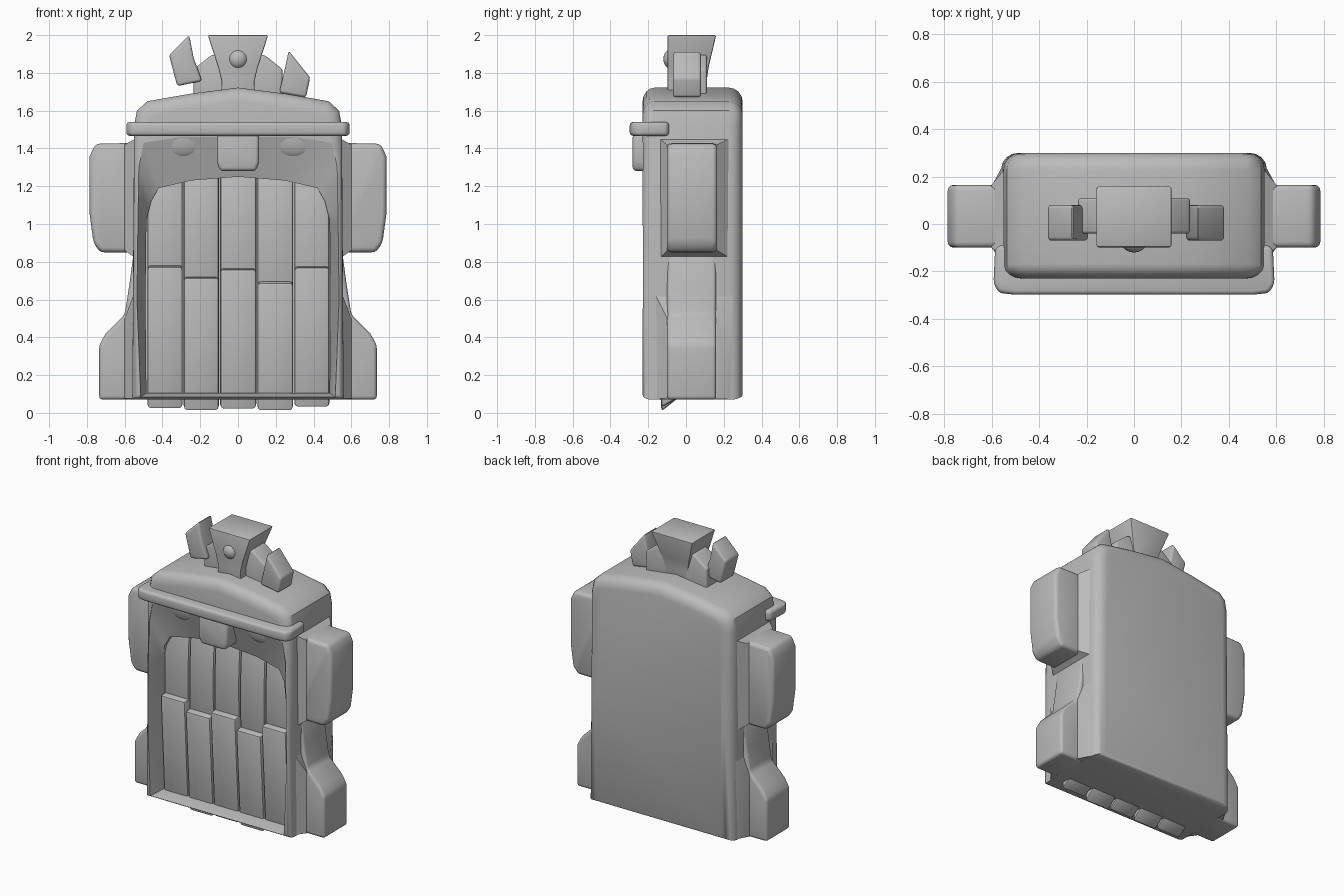
import bpy, bmesh, math
from mathutils import Vector

if "Cube" in bpy.data.objects:
    bpy.data.objects.remove(bpy.data.objects["Cube"])

stone = bpy.data.materials.new("grey stone")
stone.diffuse_color = (0.5, 0.5, 0.5, 1)
stone.use_nodes = True
stone.node_tree.nodes["Principled BSDF"].inputs["Base Color"].default_value = stone.diffuse_color


def finish(obj, angle=35):
    """Bake modifiers, then smooth while keeping sharp edges."""
    dg = bpy.context.evaluated_depsgraph_get()
    mesh = bpy.data.meshes.new_from_object(obj.evaluated_get(dg))
    obj.modifiers.clear()
    obj.data = mesh
    mesh.materials.clear()
    mesh.materials.append(stone)
    bpy.ops.object.select_all(action='DESELECT')
    obj.select_set(True)
    bpy.context.view_layer.objects.active = obj
    bpy.ops.object.shade_smooth_by_angle(angle=math.radians(angle))


def loft(name, rings, bevel=0.0, segments=3, done=True):
    """Solid through matching point rings, capped at both ends."""
    bm = bmesh.new()
    loops = [[bm.verts.new(p) for p in r] for r in rings]
    n = len(loops[0])
    for a, b in zip(loops, loops[1:]):
        for i in range(n):
            j = (i + 1) % n
            bm.faces.new((a[i], a[j], b[j], b[i]))
    bm.faces.new(loops[0][::-1])
    bm.faces.new(loops[-1])
    bmesh.ops.recalc_face_normals(bm, faces=bm.faces)
    mesh = bpy.data.meshes.new(name)
    bm.to_mesh(mesh)
    bm.free()
    obj = bpy.data.objects.new(name, mesh)
    bpy.context.collection.objects.link(obj)
    if bevel:
        m = obj.modifiers.new("bevel", 'BEVEL')
        m.width, m.segments = bevel, segments
        m.limit_method, m.angle_limit = 'ANGLE', math.radians(25)
    if done:
        finish(obj)
    return obj


def slab(name, pts, y0, y1, bevel=0.0, **kw):
    """Front outline (x, z) extruded from y0 to y1."""
    return loft(name, [[(x, y, z) for x, z in pts] for y in (y0, y1)], bevel, **kw)


def both(half):
    """Mirror a right-hand outline across x = 0."""
    return half + [(-x, z) for x, z in reversed(half) if x > 0]


def ball(name, loc, scale):
    bpy.ops.mesh.primitive_uv_sphere_add(segments=24, ring_count=14, radius=1, location=loc)
    obj = bpy.context.object
    obj.name = name
    obj.scale = scale
    finish(obj, 60)


# Body: gabled block, softly rounded on the back and the top
body = slab("body", both([(0.56, 0.07), (0.555, 0.8), (0.55, 1.52), (0.535, 1.6),
                          (0.48, 1.65), (0.25, 1.69), (0, 1.722)]), -0.23, 0.30, done=False)
weights = body.data.attributes.new("bevel_weight_edge", 'FLOAT', 'EDGE')
for e in body.data.edges:
    a, b = (body.data.vertices[i].co for i in e.vertices)
    if abs(a.y - b.y) < 0.01:
        back, top = a.y > 0, min(a.z, b.z) > 1.5
        base = max(a.z, b.z) < 0.1
        weights.data[e.index].value = 0.35 if base else 1.0 if back or top else 0.35
m = body.modifiers.new("bevel", 'BEVEL')
m.width, m.segments, m.limit_method = 0.075, 4, 'WEIGHT'

# Mouth: arched recess with a flared surround, cut from the body
outer = both([(0.515, 0.085), (0.535, 0.6), (0.53, 1.0), (0.525, 1.3), (0.50, 1.43),
              (0.3, 1.46), (0, 1.46)])
inner = both([(0.485, 0.105), (0.49, 0.6), (0.485, 1.02), (0.46, 1.12), (0.42, 1.19),
              (0.25, 1.23), (0, 1.25)])
cutter = loft("mouth_cutter", [[(x, -0.26, z) for x, z in outer], [(x, -0.225, z) for x, z in outer],
                               [(x, -0.15, z) for x, z in inner], [(x, -0.04, z) for x, z in inner]],
              done=False)
cutter.hide_render = True
m = body.modifiers.new("mouth", 'BOOLEAN')
m.object, m.operation, m.solver = cutter, 'DIFFERENCE', 'EXACT'
finish(body)
bpy.data.objects.remove(cutter)

# Teeth: five staggered columns, lower ones lean out and poke through the base
columns = [(-0.48, -0.293), (-0.288, -0.1), (-0.095, 0.097), (0.102, 0.292), (0.298, 0.485)]
tops = [0.775, 0.715, 0.76, 0.69, 0.77]
feet = [0.02, 0.01, 0.018, 0.008, 0.028]
for (x0, x1), top, foot in zip(columns, tops, feet):
    lower = [(-0.13, foot), (-0.172, top), (-0.07, top + 0.01), (-0.04, 0.08)]
    upper = [(-0.125, 0.6), (-0.13, 1.0), (-0.115, 1.3), (-0.02, 1.3), (-0.02, 0.6)]
    for name, prof in (("lower_tooth", lower), ("upper_tooth", upper)):
        loft(name, [[(x, y, z) for y, z in prof] for x in (x0, x1)], 0.016, 2)

# Ears and feet with sloped collars where they join the body
ear = [(0.5, 0.85), (0.73, 0.85), (0.765, 0.9), (0.785, 1.05), (0.785, 1.36),
       (0.755, 1.425), (0.5, 1.43)]
foot = [(0.5, 0.07), (0.735, 0.07), (0.735, 0.36), (0.70, 0.42), (0.60, 0.52),
        (0.575, 0.68), (0.552, 0.85), (0.5, 0.85)]


def rect(x, y0, y1, z0, z1):
    return [(x, y0, z0), (x, y1, z0), (x, y1, z1), (x, y0, z1)]


for s in (-1, 1):
    slab("ear", [(s * x, z) for x, z in ear], -0.10, 0.165, 0.025)
    slab("foot", [(s * x, z) for x, z in foot], -0.10, 0.16, 0.02)
    loft("ear_collar", [rect(s * 0.53, -0.15, 0.25, 0.81, 1.46),
                        rect(s * 0.60, -0.10, 0.165, 0.86, 1.42)])
    loft("foot_collar", [rect(s * 0.54, -0.18, 0.27, 0.075, 0.66),
                         rect(s * 0.60, -0.10, 0.16, 0.075, 0.5)])
    ball("eye", (s * 0.3, -0.175, 1.48), (0.15, 0.05, 0.13))

# Brow band wrapping the front, and the nose below it
brow = [(0.56, -0.09), (0.585, -0.10), (0.592, -0.25), (0.57, -0.29), (0.5, -0.298)]
brow = brow + [(-x, y) for x, y in reversed(brow)]
loft("brow", [[(x, y, z) for x, y in brow] for z in (1.467, 1.54)], 0.018)
slab("nose", [(-0.095, 1.28), (0.095, 1.28), (0.112, 1.33), (0.112, 1.48), (-0.112, 1.48),
              (-0.112, 1.33)], -0.282, -0.12, 0.02)

# Crown: flared centre post, fan behind it, stud and two side shards
post = [(0.09, 0.11, 1.62), (0.088, 0.11, 1.76), (0.105, 0.12, 1.83), (0.16, 0.16, 2.0)]
loft("crown_post", [[(-w, -0.098, z), (w, -0.098, z), (w, b, z), (-w, b, z)] for w, b, z in post], 0.008, 2)
slab("crown_fan", both([(0.235, 1.62), (0.235, 1.82), (0.14, 1.895), (0, 1.9)]), -0.04, 0.11, 0.012)
ball("crown_stud", (0, -0.075, 1.873), (0.053, 0.045, 0.053))
slab("left_shard", [(-0.258, 2.0), (-0.365, 1.895), (-0.322, 1.73), (-0.19, 1.757),
                    (-0.235, 1.88)], -0.07, 0.08, 0.015)
slab("right_shard", [(0.268, 1.918), (0.382, 1.775), (0.36, 1.67), (0.218, 1.695),
                     (0.25, 1.83)], -0.07, 0.08, 0.015)
